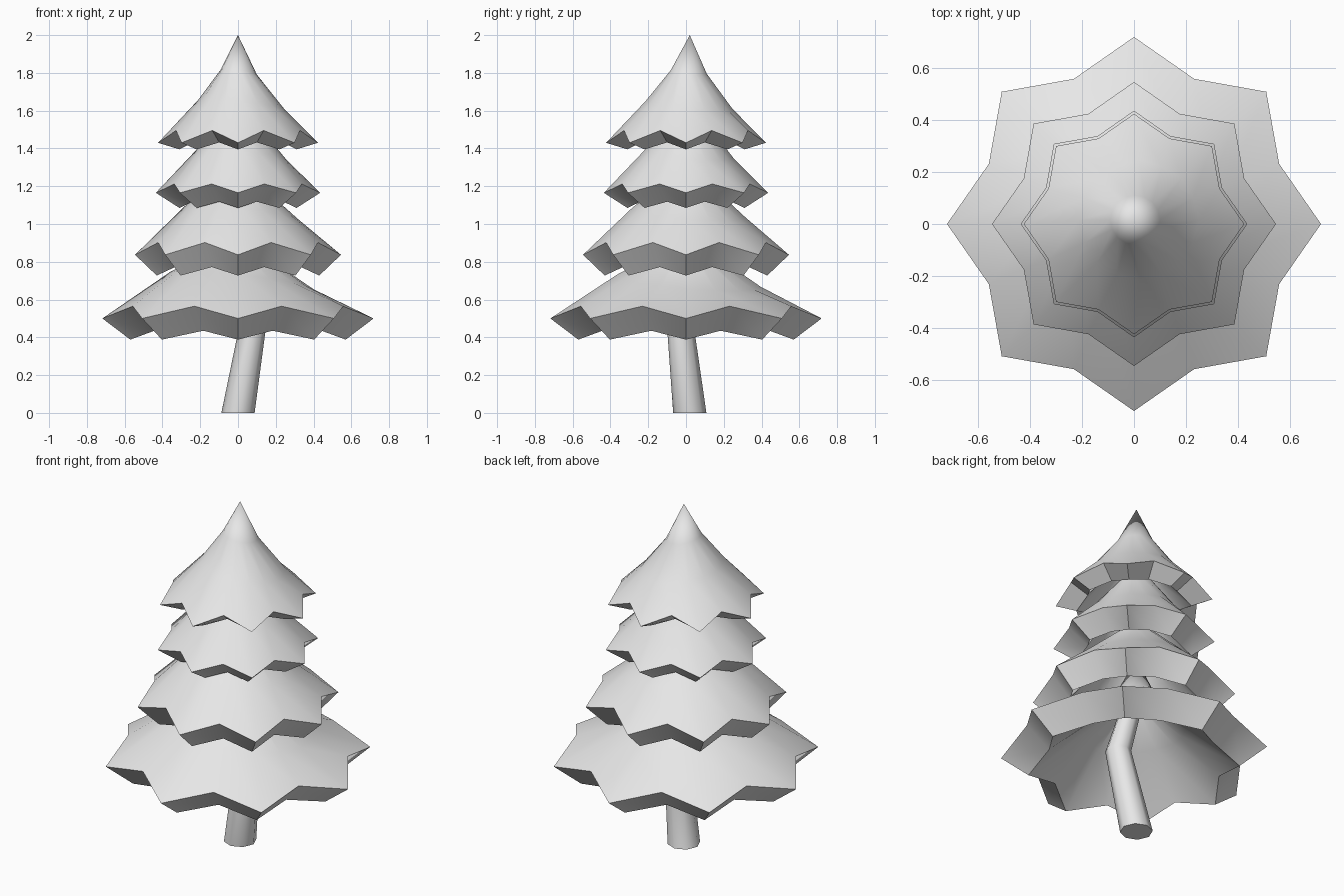
import bpy, bmesh, math

if "Cube" in bpy.data.objects:
    bpy.data.objects.remove(bpy.data.objects["Cube"])

grey = bpy.data.materials.new("light grey")
grey.use_nodes = True
grey.diffuse_color = (0.8, 0.8, 0.8, 1)
grey.node_tree.nodes["Principled BSDF"].inputs["Base Color"].default_value = (0.8, 0.8, 0.8, 1)


def finish(bm, name, angle):
    bmesh.ops.recalc_face_normals(bm, faces=bm.faces)
    mesh = bpy.data.meshes.new(name)
    bm.to_mesh(mesh)
    bm.free()
    mesh.materials.append(grey)
    obj = bpy.data.objects.new(name, mesh)
    bpy.context.collection.objects.link(obj)
    bpy.ops.object.select_all(action='DESELECT')
    obj.select_set(True)
    bpy.context.view_layer.objects.active = obj
    bpy.ops.object.shade_smooth_by_angle(angle=math.radians(angle))
    return obj


def ring(bm, n, r, z, notch=1.0, lift=0.0, cx=0.0, cy=0.0, tilt=0.0):
    """Ring whose odd points are pulled in by notch and raised by lift."""
    verts = []
    for i in range(n):
        a = math.tau * i / n
        rad, h = (r * notch, z + lift) if i % 2 else (r, z)
        x, y = rad * math.cos(a), rad * math.sin(a)
        verts.append(bm.verts.new((x + cx, y + cy, h - tilt * (x + 0.7 * y))))
    return verts


def bridge(bm, a, b):
    n = len(a)
    for i in range(n):
        j = (i + 1) % n
        bm.faces.new((a[i], a[j], b[j], b[i]))


def cap(bm, loop, tip):
    v = bm.verts.new(tip)
    for i in range(len(loop)):
        bm.faces.new((loop[i - 1], loop[i], v))


def tier(name, r, z, lift, low_r, low_z, low_lift, mid_r, mid_z):
    """Hollow star-shaped skirt: outer cone, slanted rim band, inner cone."""
    bm = bmesh.new()
    rings = [
        ring(bm, 16, 0.095, mid_z + 0.175, 1, 0, 0.005, 0.015, 0.15),
        ring(bm, 16, mid_r, mid_z, 0.97, 0, 0.02, 0.015, 0.12),
        ring(bm, 16, r, z, 0.84, lift),
        ring(bm, 16, low_r, low_z, 0.84, low_lift),
        ring(bm, 16, mid_r * 0.75, mid_z - 0.09, 0.97, 0, 0.02, 0.015, 0.12),
        ring(bm, 16, 0.05, mid_z + 0.1, 1, 0, 0.005, 0.015),
    ]
    for a, b in zip(rings, rings[1:]):
        bridge(bm, a, b)
    cap(bm, rings[0], (0, 0.02, mid_z + 0.37))
    cap(bm, rings[-1], (0, 0.02, mid_z + 0.22))
    finish(bm, name, 40)


# Foliage tiers, bottom to top
tier("bottom_tier", 0.718, 0.50, 0.065, 0.57, 0.388, 0.047, 0.38, 0.70)
tier("lower_middle_tier", 0.545, 0.837, 0.065, 0.43, 0.727, 0.045, 0.30, 1.06)
tier("upper_middle_tier", 0.435, 1.165, 0.047, 0.31, 1.085, 0.033, 0.235, 1.37)
tier("top_tier", 0.423, 1.43, 0.065, 0.31, 1.395, 0.037, 0.23, 1.63)

# Bent trunk
bm = bmesh.new()
path = [(0, 0.02, 0, 0.088), (0.083, -0.033, 0.49, 0.07), (0, 0.01, 0.85, 0.055)]
loops = [ring(bm, 8, r, z, cx=x, cy=y) for x, y, z, r in path]
for a, b in zip(loops, loops[1:]):
    bridge(bm, a, b)
bm.faces.new(loops[0])
bm.faces.new(loops[-1])
finish(bm, "trunk", 50)
